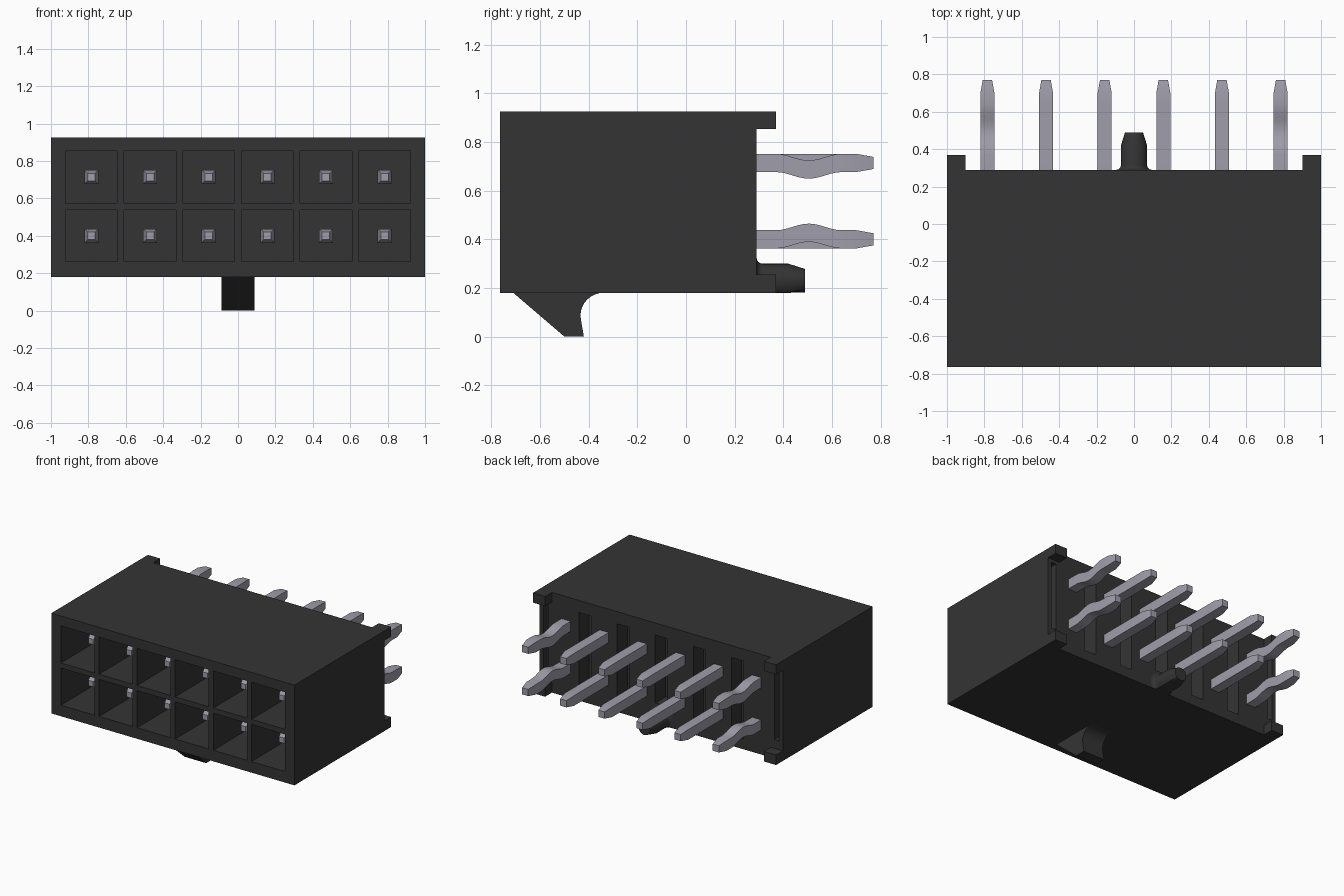
import bpy, bmesh, math
from mathutils import Matrix

cube = bpy.data.objects.get("Cube")
if cube:
    bpy.data.objects.remove(cube, do_unlink=True)


def material(name, color):
    m = bpy.data.materials.new(name)
    m.use_nodes = True
    m.diffuse_color = color
    m.node_tree.nodes["Principled BSDF"].inputs["Base Color"].default_value = color
    return m


BLACK = material("black plastic", (0.034, 0.034, 0.034, 1))
METAL = material("tinned metal", (0.35, 0.34, 0.40, 1))


def finish(name, bm, mat):
    bmesh.ops.recalc_face_normals(bm, faces=bm.faces)
    me = bpy.data.meshes.new(name)
    bm.to_mesh(me)
    bm.free()
    me.materials.append(mat)
    ob = bpy.data.objects.new(name, me)
    bpy.context.collection.objects.link(ob)
    return ob


def add_box(bm, x0, x1, y0, y1, z0, z1):
    m = Matrix.Translation(((x0 + x1) / 2, (y0 + y1) / 2, (z0 + z1) / 2))
    m = m @ Matrix.Diagonal((x1 - x0, y1 - y0, z1 - z0, 1))
    bmesh.ops.create_cube(bm, size=1, matrix=m)


def loft(bm, rings):
    """Skin a list of equal-length point rings and cap both ends."""
    rings = [[bm.verts.new(p) for p in r] for r in rings]
    n = len(rings[0])
    for a, b in zip(rings, rings[1:]):
        for i in range(n):
            j = (i + 1) % n
            bm.faces.new((a[i], a[j], b[j], b[i]))
    bm.faces.new(rings[0])
    bm.faces.new(rings[-1])


PITCH = 0.3135
COLS = [(i - 2.5) * PITCH for i in range(6)]
ROWS = [0.40, 0.714]
FRONT, BACK, BOTTOM, TOP = -0.765, 0.29, 0.18, 0.925

# Housing block
bm = bmesh.new()
add_box(bm, -1, 1, FRONT, BACK, BOTTOM, TOP)
housing = finish("housing", bm, BLACK)

# Cutter: front cavities, rear grooves between columns, narrow end slots
bm = bmesh.new()
for x in COLS:
    for z in ROWS:
        add_box(bm, x - 0.138, x + 0.138, FRONT - 0.1, 0.12, z - 0.138, z + 0.138)
for i in range(5):
    x = (i - 2) * PITCH
    add_box(bm, x - 0.05, x + 0.05, 0.17, BACK + 0.1, 0.255 if i != 2 else 0.33, 0.835)
for s in (-1, 1):
    add_box(bm, s * 0.95 - 0.02, s * 0.95 + 0.02, 0.17, BACK + 0.1, 0.32, 0.83)
cutter = finish("housing_cutter", bm, BLACK)
cutter.hide_render = True

mod = housing.modifiers.new("cavities", 'BOOLEAN')
mod.operation, mod.solver, mod.object = 'DIFFERENCE', 'EXACT', cutter
bpy.context.view_layer.objects.active = housing
bpy.ops.object.modifier_apply(modifier=mod.name)
bpy.data.objects.remove(cutter, do_unlink=True)

# Standoff ears on the four rear corners
bm = bmesh.new()
for x0, x1 in ((-1, -0.9), (0.9, 1)):
    for z0, z1 in ((BOTTOM, 0.255), (0.853, TOP)):
        add_box(bm, x0, x1, BACK, 0.37, z0, z1)
finish("corner_ears", bm, BLACK)

# Locking ramp under the housing, with a hollow rear flank
profile = [(-0.71, BOTTOM), (-0.5, 0), (-0.42, 0), (-0.432, 0.07)]
for i in range(9):
    a = math.radians(180 - i * 11.25)
    profile.append((-0.34 + 0.094 * math.cos(a), 0.085 + 0.095 * math.sin(a)))
bm = bmesh.new()
loft(bm, [[(x, y, z) for y, z in profile] for x in (-0.088, 0.088)])
ramp = finish("locking_ramp", bm, BLACK)

# Round locating peg with a filleted root, flattened level with the underside
peg = [(BACK + 0.025 * (1 - math.sin(a)), 0.095 - 0.025 * math.cos(a))
       for a in (math.radians(90 - d) for d in (90, 67.5, 45, 22.5, 0))]
peg = sorted((y, 0.07 + 0.025 * (1 - math.sqrt(max(0, 1 - ((BACK + 0.025 - y) / 0.025) ** 2))))
             for y, r in peg)
peg += [(0.42, 0.07), (0.49, 0.048)]
bm = bmesh.new()
loft(bm, [[(r * math.cos(t), y, max(BOTTOM, 0.23 + r * math.sin(t)))
           for t in (math.tau * k / 32 for k in range(32))] for y, r in peg])
peg_ob = finish("locating_peg", bm, BLACK)


# Contact pins; the outer columns have a kinked tail that leans to mid-height
def pin(name, x, z, bend):
    path = [(-0.61, 0.02, 0), (-0.56, 0.0375, 0), (0.37, 0.0375, 0)]
    if bend:
        for i in range(1, 12):
            t = i / 12
            path.append((0.37 + 0.27 * t, 0.0375, bend * (1 - math.cos(math.tau * t)) / 2))
    path += [(0.64, 0.0375, 0), (0.70, 0.0375, 0), (0.77, 0.025, 0)]
    b = bmesh.new()
    loft(b, [[(x + sx * h, y, z + dz + sz * h)
              for sx, sz in ((-1, -1), (1, -1), (1, 1), (-1, 1))] for y, h, dz in path])
    return finish(name, b, METAL)


smooth = [ramp, peg_ob]
for r, z in enumerate(ROWS):
    for c, x in enumerate(COLS):
        bend = (0.027 if r == 0 else -0.027) if c in (0, 5) else 0
        smooth.append(pin(f"pin_{'lower' if r == 0 else 'upper'}_{c + 1}", x, z, bend))

# Smooth only the rounded parts
bpy.ops.object.select_all(action='DESELECT')
for ob in smooth:
    ob.select_set(True)
bpy.context.view_layer.objects.active = peg_ob
bpy.ops.object.shade_smooth_by_angle(angle=math.radians(25))
bpy.ops.object.select_all(action='DESELECT')
